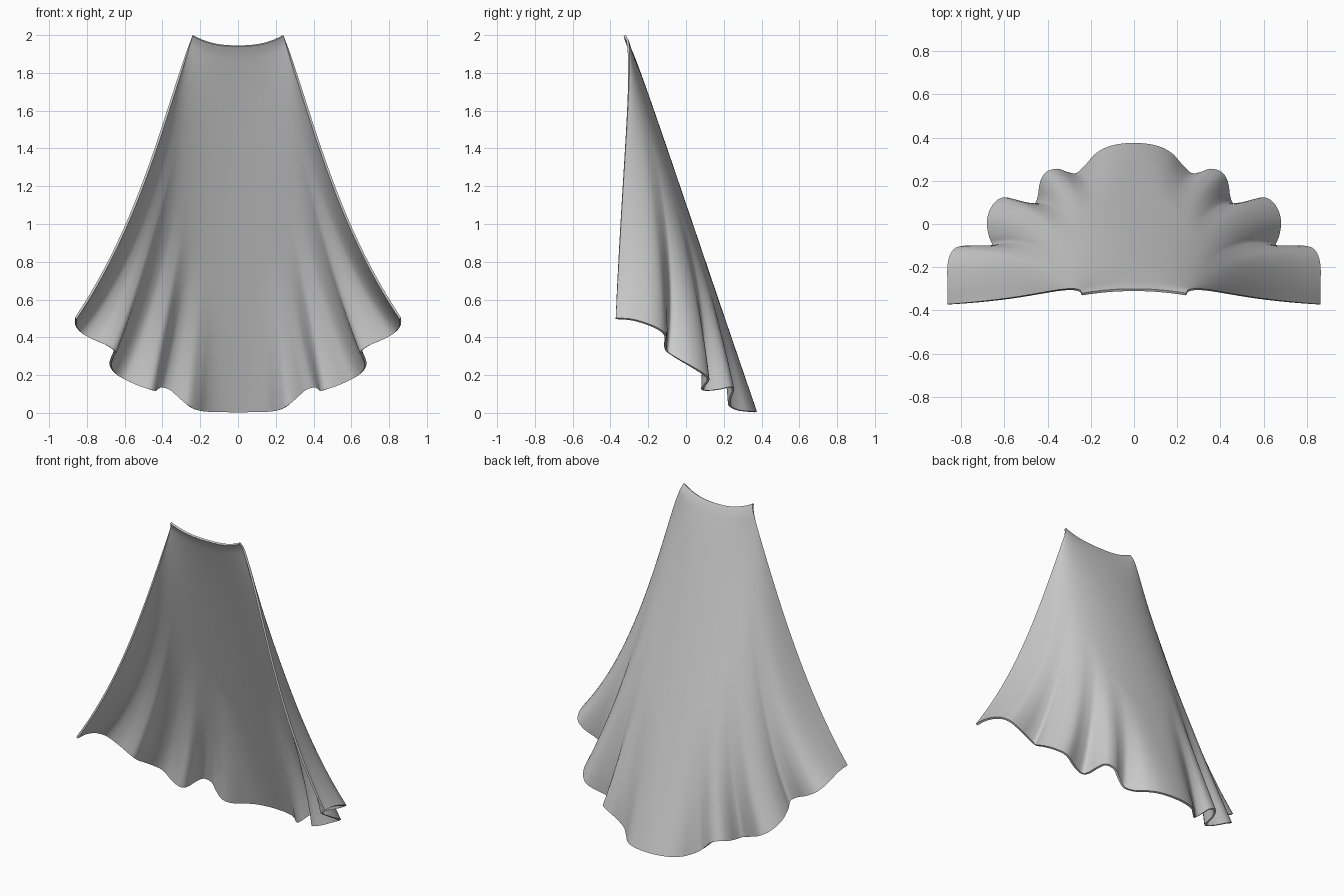
import bpy, math
from mathutils import Vector

if "Cube" in bpy.data.objects:
    bpy.data.objects.remove(bpy.data.objects["Cube"])

# Hem path of one half: centre back round to the front edge, with its folds
HEM = [Vector(p) for p in (
    (0, .37, .005), (.1, .358, .006), (.17, .325, .008), (.22, .27, .016),
    (.265, .23, .04), (.31, .235, .08), (.355, .25, .12), (.405, .235, .137),
    (.43, .19, .127), (.44, .125, .118), (.46, .088, .122), (.52, .095, .142),
    (.60, .118, .178), (.65, .085, .21), (.675, .02, .25), (.668, -.05, .29),
    (.652, -.10, .325), (.70, -.11, .36), (.77, -.105, .39), (.83, -.12, .425),
    (.857, -.18, .46), (.859, -.28, .492), (.859, -.372, .5))]
COLS, ROWS = 90, 60


def catmull(a, b, c, d, f):
    return 0.5 * (2 * b + (c - a) * f + (2 * a - 5 * b + 4 * c - d) * f * f
                  + (3 * b - a - 3 * c + d) * f ** 3)


# Dense hem, then sampled evenly by arc length
first = Vector((-HEM[1].x, HEM[1].y, HEM[1].z))
ctrl = [first] + HEM + [2 * HEM[-1] - HEM[-2]]
dense = [catmull(*ctrl[i:i + 4], k / 20) for i in range(len(HEM) - 1) for k in range(20)]
dense.append(HEM[-1])
dist = [0.0]
for a, b in zip(dense, dense[1:]):
    dist.append(dist[-1] + (b - a).length)


def hem(u):
    s = u * dist[-1]
    for i in range(len(dense) - 1):
        if dist[i + 1] >= s:
            f = (s - dist[i]) / (dist[i + 1] - dist[i])
            return dense[i].lerp(dense[i + 1], f)
    return dense[-1]


def smooth_hem(u):
    a = u * math.pi / 2
    y = -.372 + .742 * max(math.cos(a), 0) ** .65
    return Vector((.859 * math.sin(a) ** .9, y, .005 + .495 * ((.37 - y) / .742) ** 1.1))


def cape_point(u, t, full, plain):
    top = Vector((.24 * u, -.305 - .02 * u * u, 1.943 + .055 * u ** 2.5))
    start = .7 - .6 * u                       # outer folds reach higher
    w = max((t - start) / (1 - start), 0) ** 1.5
    p = top.lerp(plain.lerp(full, w), t)
    p.x *= 1 - .11 * 4 * t * (1 - t)          # flare towards the hem
    p.y += (.012 + .02 * u * u) * math.sin(math.pi * t ** .45) * (1 - .5 * t)
    return p


# Cape sheet
verts, faces = [], []
for i in range(-COLS, COLS + 1):
    u = abs(i) / COLS
    full, plain = hem(u), smooth_hem(u)
    for j in range(ROWS + 1):
        p = cape_point(u, j / ROWS, full, plain)
        verts.append((math.copysign(p.x, i), p.y, p.z))
n = ROWS + 1
for i in range(2 * COLS):
    for j in range(ROWS):
        a = i * n + j
        faces.append((a, a + 1, a + n + 1, a + n))
mesh = bpy.data.meshes.new("cape")
mesh.from_pydata(verts, [], faces)
cape = bpy.data.objects.new("cape", mesh)
bpy.context.collection.objects.link(cape)

# Cloth thickness, then smooth shading with a crisp rim
solid = cape.modifiers.new("thickness", 'SOLIDIFY')
solid.thickness = .012
solid.offset = 0
bpy.context.view_layer.objects.active = cape
cape.select_set(True)
bpy.ops.object.modifier_apply(modifier=solid.name)
bpy.ops.object.shade_smooth_by_angle(angle=math.radians(50))
